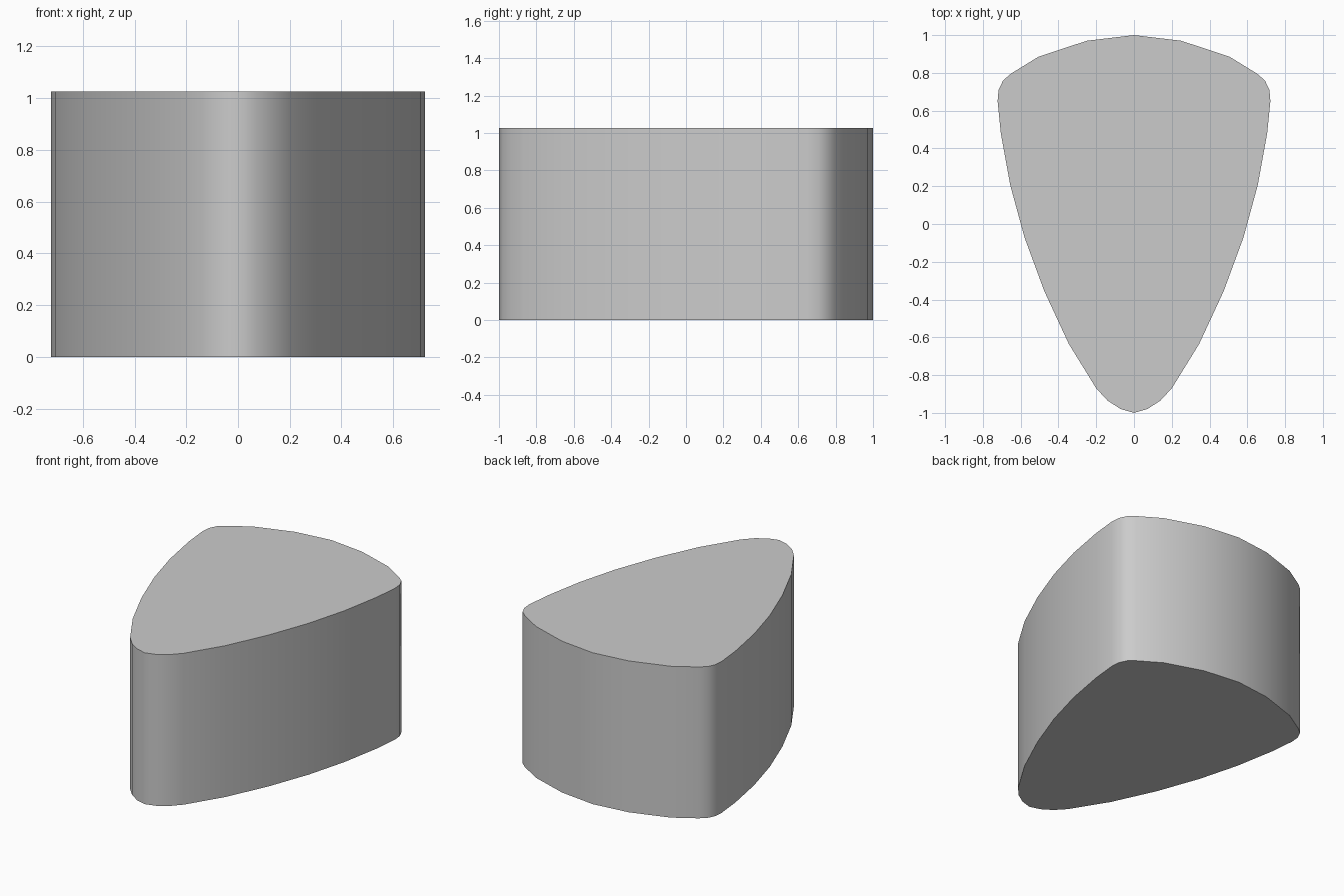
import bpy, bmesh
from math import radians

if "Cube" in bpy.data.objects:
    bpy.data.objects.remove(bpy.data.objects["Cube"])

HEIGHT = 1.026

# Right half of the outline, from the front tip to the back centre
half = [(0, -1), (0.07, -0.98), (0.14, -0.935), (0.20, -0.87),
        (0.345, -0.635), (0.475, -0.355), (0.58, -0.07), (0.655, 0.205),
        (0.705, 0.48), (0.722, 0.65), (0.717, 0.71), (0.693, 0.76),
        (0.65, 0.797), (0.505, 0.886), (0.25, 0.97), (0, 1)]
outline = half + [(-x, y) for x, y in reversed(half[1:-1])]

# Solid block: outline extruded upward
bm = bmesh.new()
base = bm.faces.new([bm.verts.new((x, y, 0)) for x, y in outline])
geom = bmesh.ops.extrude_face_region(bm, geom=[base], use_keep_orig=True)["geom"]
bmesh.ops.translate(bm, vec=(0, 0, HEIGHT),
                    verts=[g for g in geom if isinstance(g, bmesh.types.BMVert)])
bmesh.ops.recalc_face_normals(bm, faces=bm.faces)

mesh = bpy.data.meshes.new("rounded_wedge_block")
bm.to_mesh(mesh)
bm.free()
block = bpy.data.objects.new("rounded_wedge_block", mesh)
bpy.context.collection.objects.link(block)

# Smooth walls, crisp top and bottom rims
bpy.context.view_layer.objects.active = block
block.select_set(True)
bpy.ops.object.shade_smooth_by_angle(angle=radians(35))
